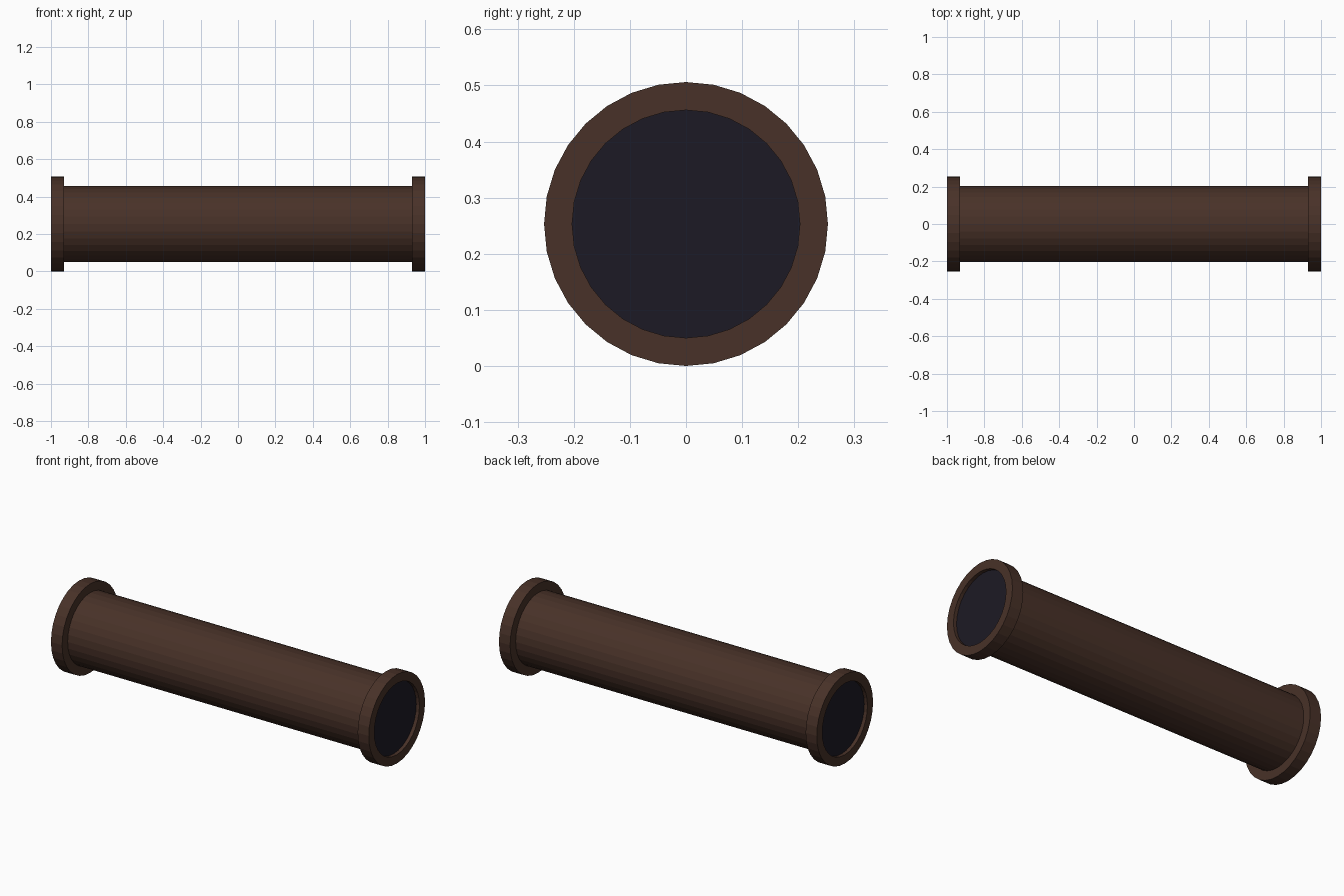
import bpy, bmesh, math

if "Cube" in bpy.data.objects:
    bpy.data.objects.remove(bpy.data.objects["Cube"])

SIDES = 32
R_PIPE, R_FLANGE = 0.203, 0.253
X_FLANGE, X_CAP, X_END = 0.93, 0.98, 1.0


def material(name, rgb):
    m = bpy.data.materials.new(name)
    m.diffuse_color = (*rgb, 1)
    m.use_nodes = True
    m.node_tree.nodes["Principled BSDF"].inputs["Base Color"].default_value = m.diffuse_color
    return m


def lathe(name, profile, mat, closed=False, outward=None):
    """Revolve (x, radius) points around the pipe axis; radius 0 is a centre point."""
    bm = bmesh.new()
    rings = []
    for x, r in profile:
        rings.append([bm.verts.new((x, r * math.sin(a), R_FLANGE + r * math.cos(a)))
                      for a in (2 * math.pi * i / SIDES for i in range(SIDES))])
    if len(rings) == 1:
        bm.faces.new(rings[0])
    for lo, hi in zip(rings, rings[1:]):
        for i in range(SIDES):
            j = (i + 1) % SIDES
            bm.faces.new((lo[i], lo[j], hi[j], hi[i]))
    bm.normal_update()
    # Turn the faces so the first one looks the wanted way
    face = list(bm.faces)[0]
    if face.normal.dot(outward(face.calc_center_median())) < 0:
        bmesh.ops.reverse_faces(bm, faces=bm.faces[:])
    mesh = bpy.data.meshes.new(name)
    bm.to_mesh(mesh)
    bm.free()
    mesh.materials.append(mat)
    obj = bpy.data.objects.new(name, mesh)
    bpy.context.collection.objects.link(obj)
    return obj


from mathutils import Vector

brown = material("brown", (0.065, 0.031, 0.021))
dark = material("dark_opening", (0.012, 0.010, 0.018))

# Main tube between the flanges
lathe("pipe_body", [(-X_FLANGE, R_PIPE), (X_FLANGE, R_PIPE)], brown,
      outward=lambda c: Vector((0, c.y, c.z - R_FLANGE)))

for side, s in (("left", -1), ("right", 1)):
    # Flange collar with a short inner lip
    lathe(side + "_flange",
          [(s * X_FLANGE, R_PIPE), (s * X_FLANGE, R_FLANGE), (s * X_END, R_FLANGE),
           (s * X_END, R_PIPE), (s * X_CAP, R_PIPE)], brown,
          outward=lambda c: Vector((-s, 0, 0)))
    # Recessed dark disc
    lathe(side + "_opening", [(s * X_CAP, R_PIPE)], dark,
          outward=lambda c: Vector((s, 0, 0)))
